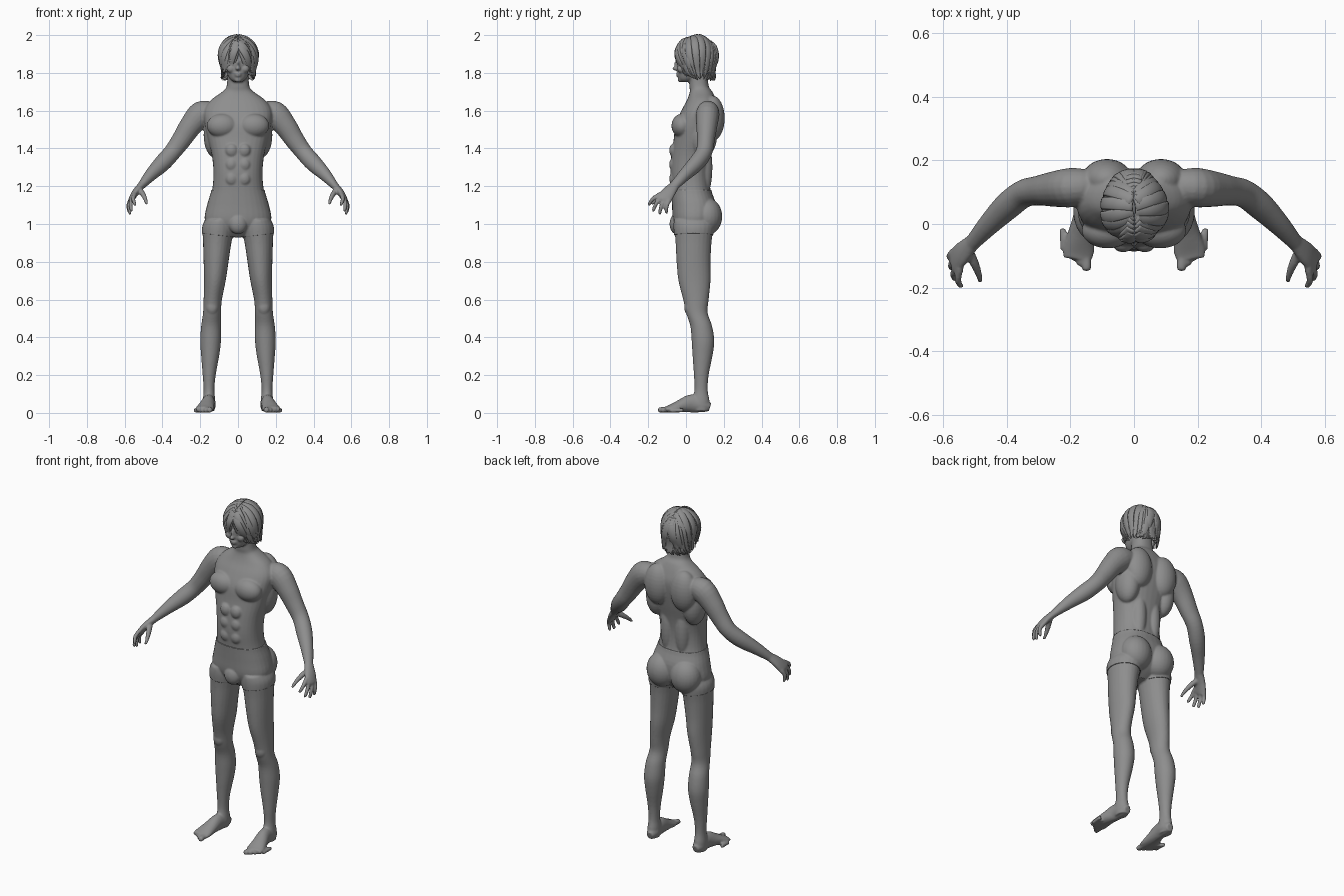
import bpy, bmesh, math, random
from mathutils import Vector, Matrix

random.seed(4)
cube = bpy.data.objects.get("Cube")
if cube:
    bpy.data.objects.remove(cube, do_unlink=True)

X, Y, Z = Vector((1, 0, 0)), Vector((0, 1, 0)), Vector((0, 0, 1))

grey = bpy.data.materials.new("plain grey")
grey.use_nodes = True
grey.diffuse_color = (.27, .27, .27, 1)
for node in grey.node_tree.nodes:
    if node.type == 'BSDF_PRINCIPLED':
        node.inputs["Base Color"].default_value = grey.diffuse_color
        node.inputs["Roughness"].default_value = .7


def make_object(name, bm):
    bmesh.ops.recalc_face_normals(bm, faces=bm.faces)
    for face in bm.faces:
        face.smooth = True
    mesh = bpy.data.meshes.new(name)
    bm.to_mesh(mesh)
    bm.free()
    mesh.materials.clear()
    mesh.materials.append(grey)
    obj = bpy.data.objects.new(name, mesh)
    bpy.context.collection.objects.link(obj)
    return obj


def spline(rows, steps):
    """Smooth rows of numbers by Catmull-Rom interpolation."""
    result = []
    for i in range(len(rows) - 1):
        quad = [rows[max(i - 1, 0)], rows[i], rows[i + 1], rows[min(i + 2, len(rows) - 1)]]
        for k in range(steps):
            t = k / steps
            result.append([b + .5 * t * (c - a + t * (2*a - 5*b + 4*c - d + t * (3*(b - c) + d - a)))
                           for a, b, c, d in zip(*quad)])
    return result + [list(rows[-1])]


def loft(bm, rows, ref, axis=None, side=1, power=2, sides=20, steps=4):
    """Skin elliptical rings given as x, y, z, half width, half depth."""
    rows = spline(rows, steps)
    centres = [Vector((r[0] * side, r[1], r[2])) for r in rows]
    rings = []
    for i, (c, row) in enumerate(zip(centres, rows)):
        along = axis or (centres[min(i + 1, len(rows) - 1)] - centres[max(i - 1, 0)]).normalized()
        guide = ref(c) if callable(ref) else ref
        u = (guide - along * guide.dot(along)).normalized()
        v = along.cross(u)
        ring = []
        for k in range(sides):
            angle = math.tau * k / sides
            ca, sa = math.cos(angle), math.sin(angle)
            ca = math.copysign(abs(ca) ** (2 / power), ca)
            sa = math.copysign(abs(sa) ** (2 / power), sa)
            ring.append(bm.verts.new(c + u * ca * row[3] + v * sa * row[4]))
        rings.append(ring)
    for low, high in zip(rings, rings[1:]):
        for k in range(sides):
            n = (k + 1) % sides
            bm.faces.new((low[k], low[n], high[n], high[k]))
    bm.faces.new(rings[0][::-1])
    bm.faces.new(rings[-1])


def blob(bm, centre, radii, side=1):
    place = Matrix.Translation((centre[0] * side, centre[1], centre[2]))
    bmesh.ops.create_uvsphere(bm, u_segments=24, v_segments=16, radius=1,
                              matrix=place @ Matrix.Diagonal((*radii, 1)))


def upright(bm, rows, **options):
    """Loft of level rings given as height, inner x, outer x, front y, back y."""
    loft(bm, [((i + o) / 2, (f + b) / 2, z, (o - i) / 2, (b - f) / 2)
              for z, i, o, f, b in rows], X, axis=Z, **options)


body = bmesh.new()

# Torso and neck: height, half width, front, back
torso = [(.93, .05, -.01, .07), (.97, .13, -.045, .12), (1.02, .172, -.065, .15),
         (1.1, .16, -.07, .155), (1.18, .137, -.075, .13), (1.27, .13, -.083, .125),
         (1.36, .138, -.078, .135), (1.45, .16, -.065, .155), (1.53, .176, -.055, .17),
         (1.6, .18, -.025, .175), (1.655, .145, .005, .16), (1.7, .083, .02, .14),
         (1.73, .06, .018, .12), (1.8, .056, .015, .115)]
upright(body, [(z, -w, w, f, b) for z, w, f, b in torso], power=2.3, sides=32)

# Head
head = [(1.752, .022, -.022, .02), (1.765, .04, -.036, .05), (1.79, .055, -.043, .09),
        (1.83, .066, -.047, .12), (1.88, .072, -.05, .135), (1.93, .068, -.045, .13),
        (1.97, .045, -.01, .1)]
upright(body, [(z, -w, w, f, b) for z, w, f, b in head], power=2.2, sides=32)
blob(body, (0, -.053, 1.823), (.013, .019, .011))
blob(body, (0, -.047, 1.843), (.008, .015, .03))
blob(body, (0, -.043, 1.796), (.02, .011, .005))
blob(body, (0, -.041, 1.785), (.017, .011, .006))
blob(body, (0, -.03, 1.764), (.019, .014, .014))
blob(body, (0, -.05, 1.0), (.045, .033, .05))

leg = [(1.02, .03, .17, -.06, .14), (.98, .02, .187, -.062, .145), (.9, .035, .185, -.055, .135),
       (.8, .05, .182, -.05, .13), (.7, .065, .18, -.04, .13), (.6, .085, .182, -.015, .12),
       (.53, .09, .185, 0, .115), (.46, .09, .195, .023, .138), (.38, .09, .2, .03, .15),
       (.3, .1, .195, .035, .14), (.2, .118, .187, .042, .12), (.12, .125, .182, .045, .115),
       (.06, .12, .187, .03, .125), (.01, .125, .185, .04, .12)]
foot = [(.15, .127, .03, .02, .022), (.152, .09, .04, .034, .038), (.156, .03, .05, .034, .048),
        (.166, -.03, .036, .042, .034), (.175, -.085, .022, .05, .02), (.178, -.11, .018, .044, .015)]
arm = [(.13, .12, 1.595, .05, .05), (.192, .115, 1.582, .062, .07), (.25, .11, 1.52, .056, .06),
       (.3, .105, 1.445, .047, .052), (.348, .095, 1.38, .044, .046), (.4, .055, 1.322, .043, .045),
       (.46, -.005, 1.262, .034, .034), (.51, -.06, 1.205, .026, .021)]
palm = [(.505, -.055, 1.21, .025, .021), (.54, -.09, 1.17, .037, .019),
        (.562, -.115, 1.135, .042, .016), (.567, -.122, 1.122, .038, .012)]
fingertips = [(.546, -.2, 1.1), (.566, -.177, 1.068), (.574, -.142, 1.052), (.577, -.105, 1.058)]
across_hand = Vector((.33, .83, -.46))

for s in (1, -1):
    upright(body, [(z, min(s*i, s*o), max(s*i, s*o), f, b) for z, i, o, f, b in leg], sides=24)
    loft(body, foot, X, side=s)
    loft(body, arm, Y, side=s)
    loft(body, palm, Y, side=s)

    # Toes
    for i in range(5):
        x, tip, r = .15 + .018 * i, -.148 + .016 * i, .015 - .001 * i
        loft(body, [(x + .003, tip + .07, r + .003, r, r), (x, tip + .025, r + .002, r, r),
                    (x, tip + .006, r, r, r * .9), (x, tip, r, r * .6, r * .5)], X, side=s, sides=12)

    # Fingers, curled slightly outwards, then thumb
    for i, tip in enumerate(fingertips):
        base = Vector((.558, -.112, 1.143)) + across_hand * (.021 * i - .032)
        tip = Vector(tip)
        knuckle = base.lerp(tip, .5) + Vector((.008, -.006, .004))
        loft(body, [(*base, .012, .012), (*knuckle, .011, .011), (*base.lerp(tip, .92), .009, .009),
                    (*tip, .006, .006)], Y, side=s, sides=12)
    loft(body, [(.525, -.08, 1.185, .017, .016), (.505, -.118, 1.16, .016, .014),
                (.49, -.155, 1.13, .011, .011), (.484, -.182, 1.105, .007, .007)], Y, side=s, sides=12)

    # Muscles: chest, shoulder blade, lower back, side, buttock, kneecap
    blob(body, (.083, -.02, 1.52), (.082, .057, .064), s)
    blob(body, (.085, .14, 1.56), (.08, .065, .12), s)
    blob(body, (.048, .09, 1.3), (.045, .05, .17), s)
    blob(body, (.12, .09, 1.47), (.062, .075, .12), s)
    blob(body, (.078, .11, 1.04), (.085, .078, .095), s)
    blob(body, (.137, .02, .56), (.034, .03, .045), s)
    for z in (1.24, 1.315, 1.39):
        blob(body, (.034, -.066, z), (.032, .023, .036), s)

    # Brow, cheek, eye and ear
    blob(body, (.03, -.041, 1.866), (.026, .013, .008), s)
    blob(body, (.038, -.027, 1.822), (.022, .02, .022), s)
    blob(body, (.029, -.036, 1.848), (.013, .012, .008), s)
    blob(body, (.073, .045, 1.835), (.01, .018, .03), s)

body_object = make_object("body", body)
remesh = body_object.modifiers.new("blend parts", 'REMESH')
remesh.mode = 'VOXEL'
remesh.voxel_size = .0055
remesh.use_smooth_shade = True
relax = body_object.modifiers.new("relax", 'SMOOTH')
relax.factor = .5
relax.iterations = 4

# Shorts: the hip surface lifted slightly and trimmed at waist and thighs
bpy.context.view_layer.update()
depsgraph = bpy.context.evaluated_depsgraph_get()
hip_mesh = bpy.data.meshes.new_from_object(body_object.evaluated_get(depsgraph))
shorts = bmesh.new()
shorts.from_mesh(hip_mesh)
bpy.data.meshes.remove(hip_mesh)
bmesh.ops.delete(shorts, context='VERTS', geom=[
    v for v in shorts.verts if abs(v.co.x) > .26 or not .9 < v.co.z < 1.2])
shorts.normal_update()
for v in shorts.verts:
    v.co += v.normal * .004


def trim(point, normal, faces, **options):
    parts = set(faces)
    for face in faces:
        parts.update(face.verts, face.edges)
    bmesh.ops.bisect_plane(shorts, geom=list(parts), plane_co=point, plane_no=normal, **options)


trim((0, 0, 1.18), Z, shorts.faces[:], clear_outer=True)
trim((0, 0, 0), X, shorts.faces[:])
for s in (1, -1):
    trim((.185 * s, 0, .95), (-.12 * s, 0, 1),
         [f for f in shorts.faces if f.calc_center_median().x * s > 0], clear_inner=True)
shorts_object = make_object("shorts", shorts)
hem = shorts_object.modifiers.new("hem", 'SOLIDIFY')
hem.thickness = .006

# Hair: an under-layer cap, then tapering locks swept from a centre parting
crown = Vector((0, .055, 1.885))
cap = bmesh.new()
blob(cap, crown, (.098, .104, .106))
bmesh.ops.delete(cap, context='VERTS', geom=[
    v for v in cap.verts if v.co.z < 1.8 or (v.co.y < .02 and v.co.z < 1.915)])
make_object("hair_cap", cap)


def on_scalp(d, lift):
    flat = Vector((d.x, d.y, 0))
    if d.z < 0 and flat.length < .87:
        flat = flat.normalized() * .87
    return crown + Vector((flat.x * (.1 + lift), flat.y * (.107 + lift),
                           d.z * (.106 + lift if d.z > 0 else .13)))


locks = bmesh.new()
count = 17
for s in (1, -1):
    for layer in range(2):
        for i in range(count):
            f = (i + .5 * layer) / (count - .5)
            part = math.radians(-58 + 132 * f)
            around = math.radians((50 if s > 0 else 18) + (128 if s > 0 else 160) * f + random.uniform(-3, 3))
            drop = -22 - 48 * min(1, around / 1.9) + random.uniform(-6, 6) + 8 * layer
            drop = math.radians(drop)
            root = Vector((.04 * s, math.sin(part), math.cos(part))).normalized()
            tip = Vector((s * math.sin(around) * math.cos(drop),
                          -math.cos(around) * math.cos(drop), math.sin(drop)))
            swing = root.angle(tip)
            rows = []
            for k in range(7):
                t = k / 6
                d = (root * math.sin((1 - t) * swing) + tip * math.sin(t * swing)) / math.sin(swing)
                p = on_scalp(d, .004 * layer + .004 * math.sin(t * 5 + i))
                width = .019 * (1 - t ** 3) ** .6 + .002
                rows.append((*p, .008 * (1 - .7 * t), width))
            loft(locks, rows, lambda p: p - crown, sides=8, steps=3)
make_object("hair_locks", locks)
